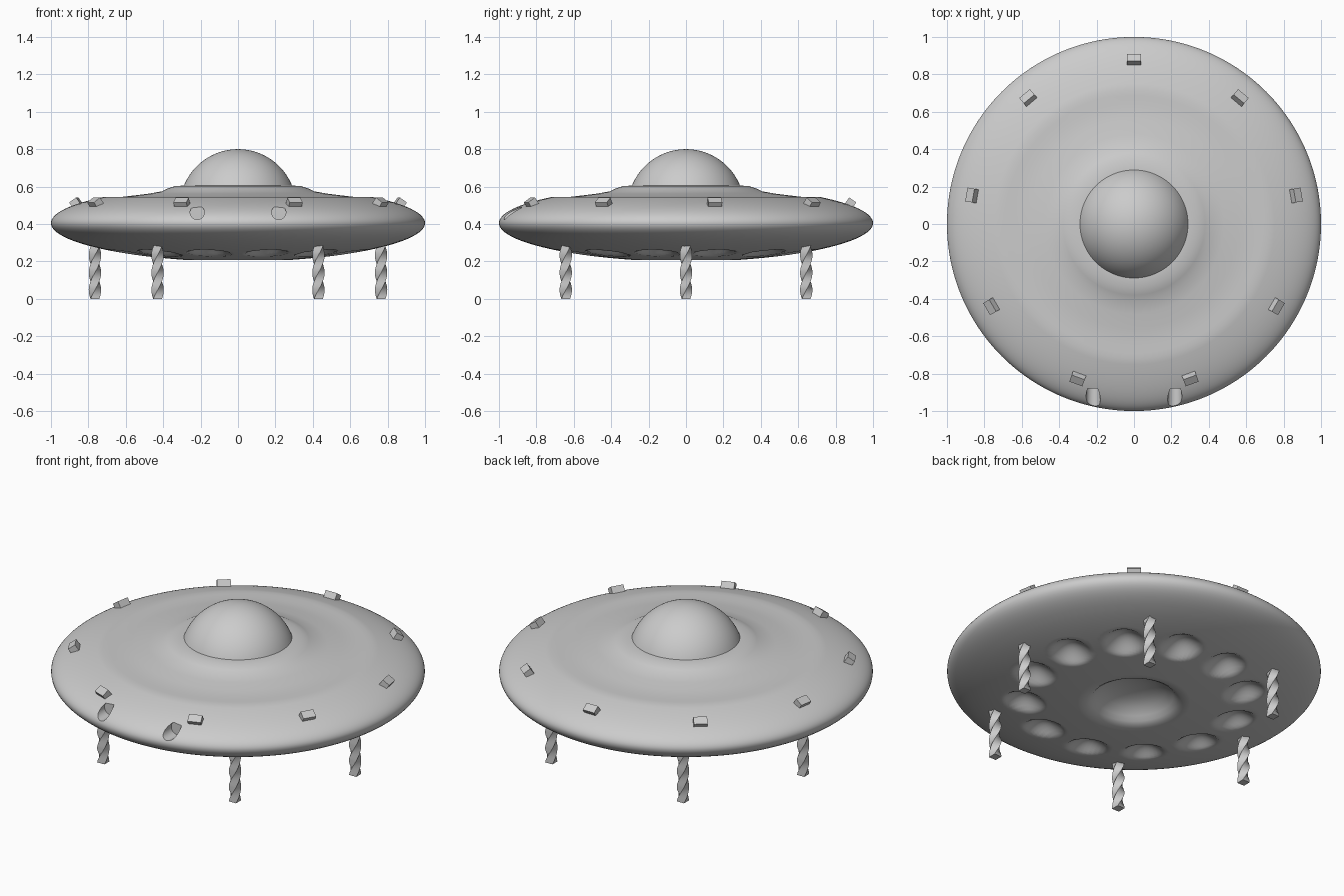
import bpy, bmesh
from math import sin, cos, pi, radians, sqrt, hypot
from mathutils import Matrix

if "Cube" in bpy.data.objects:
    bpy.data.objects.remove(bpy.data.objects["Cube"])


def add_object(name, bm, angle=None):
    bmesh.ops.recalc_face_normals(bm, faces=bm.faces)
    mesh = bpy.data.meshes.new(name)
    bm.to_mesh(mesh)
    bm.free()
    ob = bpy.data.objects.new(name, mesh)
    bpy.context.collection.objects.link(ob)
    if angle:
        smooth(ob, angle)
    return ob


def smooth(ob, angle):
    bpy.ops.object.select_all(action='DESELECT')
    bpy.context.view_layer.objects.active = ob
    ob.select_set(True)
    bpy.ops.object.shade_smooth_by_angle(angle=radians(angle))


def lathe(profile, steps):
    bm = bmesh.new()
    vs = [bm.verts.new((r, 0, z)) for r, z in profile]
    es = [bm.edges.new(p) for p in zip(vs, vs[1:])]
    bmesh.ops.spin(bm, geom=vs + es, cent=(0, 0, 0), axis=(0, 0, 1),
                   angle=2 * pi, steps=steps, use_duplicate=False)
    bmesh.ops.remove_doubles(bm, verts=bm.verts, dist=1e-4)
    return bm


# Saucer hull: raised deck, elliptical rim, underside with a central hollow
profile = [(0, .606), (.29, .606), (.34, .602), (.38, .588), (.41, .574),
           (.48, .562), (.56, .552), (.63, .544), (.66, .545), (.69, .543)]
for i in range(17):
    t = radians(44) * (1 - i / 16)
    profile.append((cos(t), .405 + .2 * sin(t)))
for i in range(1, 10):
    t = radians(32) * i / 9
    profile.append((cos(t), .405 - .2 * sin(t)))
for i in range(1, 46):
    r = .848 - .558 * i / 45
    profile.append((r, .405 - .2 * sqrt(1 - r * r) - .005 * i / 45))
profile += [(.255, .214), (.23, .228), (.21, .25), (.17, .282),
            (.12, .304), (.06, .316), (0, .32)]
bm = lathe(profile, 192)

# Ring of smooth dimples pressed into the underside
dimples = [(.59 * cos(radians(a)), .59 * sin(radians(a))) for a in range(15, 375, 30)]
for v in bm.verts:
    if v.co.z < .3 and .4 < hypot(v.co.x, v.co.y) < .8:
        d = min(hypot(v.co.x - x, v.co.y - y) for x, y in dimples) / .115
        if d < 1:
            v.co.z += .06 * (1 - d * d) ** 1.3
hull = add_object("saucer_hull", bm)

# Two round ports bored into the front rim
for side in (-1, 1):
    bm = bmesh.new()
    bmesh.ops.create_cone(bm, cap_ends=True, segments=32, radius1=.038,
                          radius2=.038, depth=.3,
                          matrix=Matrix.Translation((side * .218, -1.03, .462))
                          @ Matrix.Rotation(pi / 2, 4, 'X'))
    cutter = add_object("port_cutter", bm)
    cutter.hide_render = True
    mod = hull.modifiers.new("port", 'BOOLEAN')
    mod.operation = 'DIFFERENCE'
    mod.solver = 'EXACT'
    mod.object = cutter
    bpy.context.view_layer.objects.active = hull
    bpy.ops.object.modifier_apply(modifier=mod.name)
    bpy.data.objects.remove(cutter)
smooth(hull, 40)

# Cockpit dome
R, cz = .312, .488
start = .38
dome = [(R * cos(start + (pi / 2 - start) * i / 24),
         cz + R * sin(start + (pi / 2 - start) * i / 24)) for i in range(25)]
dome[-1] = (0, cz + R)
add_object("cockpit_dome", lathe(dome, 96), 40)

# Nine tilted light blocks around the upper rim
for k in range(9):
    bm = bmesh.new()
    m = (Matrix.Rotation(radians(90 + 40 * k), 4, 'Z')
         @ Matrix.Translation((.877, 0, .508))
         @ Matrix.Rotation(radians(35), 4, 'Y')
         @ Matrix.Diagonal((.046, .074, .05, 1)))
    bmesh.ops.create_cube(bm, size=1, matrix=m)
    add_object(f"rim_light_{k + 1}", bm)

# Six twisted square legs
LEGS = [(.765, 0), (.43, .643), (-.43, .643), (-.765, 0), (-.43, -.643), (.43, -.643)]
for k, (x, y) in enumerate(LEGS):
    bm = bmesh.new()
    rings = []
    n = 24
    for i in range(n + 1):
        a = radians(45) + radians(280) * i / n
        rings.append([bm.verts.new((x + .033 * cos(a + j * pi / 2),
                                    y + .033 * sin(a + j * pi / 2),
                                    .29 * i / n)) for j in range(4)])
    for lo, hi in zip(rings, rings[1:]):
        for j in range(4):
            bm.faces.new((lo[j], lo[(j + 1) % 4], hi[(j + 1) % 4], hi[j]))
    bm.faces.new(rings[0])
    bm.faces.new(rings[-1])
    add_object(f"twisted_leg_{k + 1}", bm, 40)
